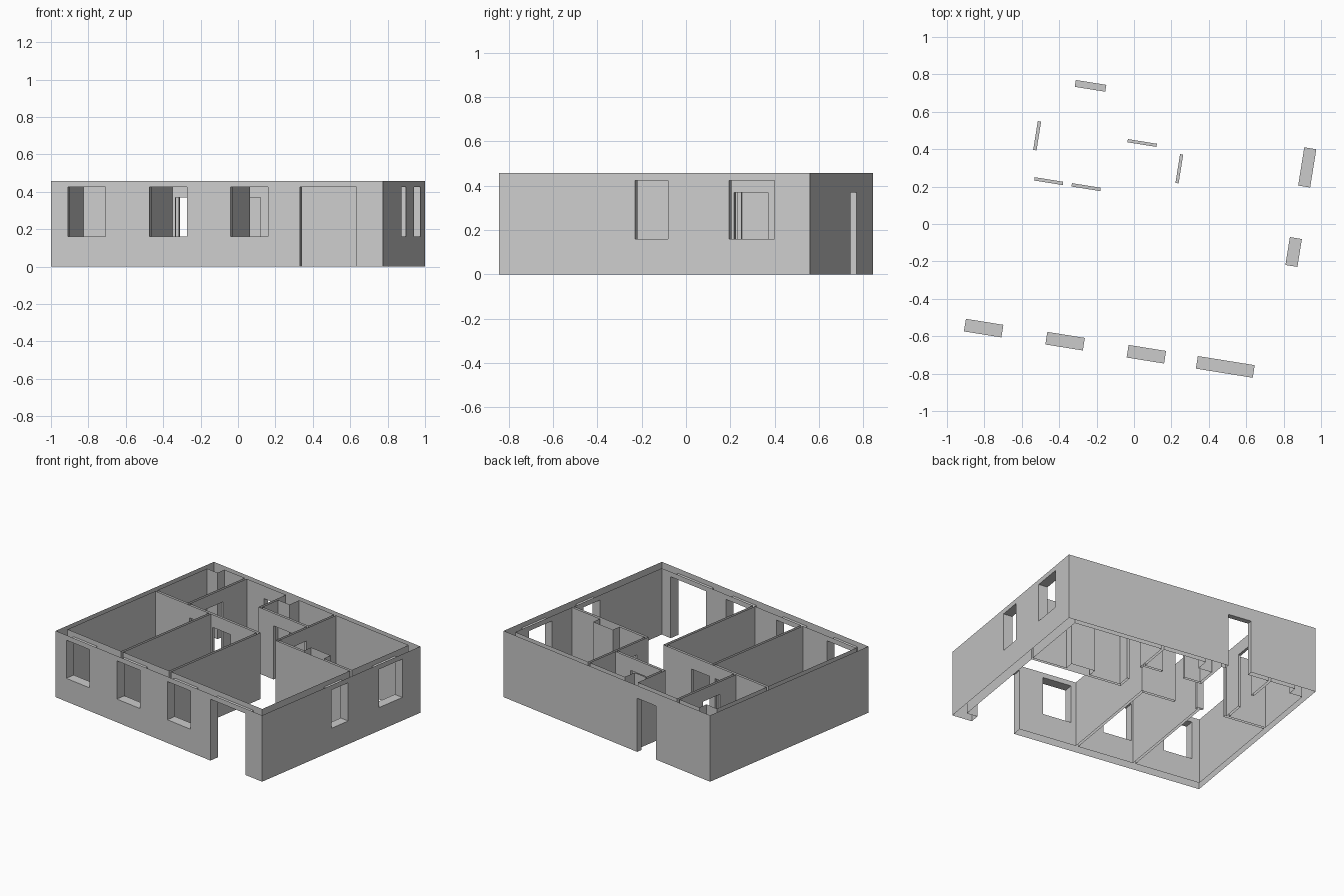
import bpy, bmesh, math
from mathutils import Matrix

cube = bpy.data.objects.get("Cube")
if cube:
    bpy.data.objects.remove(cube, do_unlink=True)

mat = bpy.data.materials.new("wall_grey")
mat.use_nodes = True
grey = (0.6, 0.6, 0.6, 1)
mat.diffuse_color = grey
mat.node_tree.nodes["Principled BSDF"].inputs["Base Color"].default_value = grey

# Plan in the house's own axes: outer limits, inner limits, heights
L, W, TOP = 0.899, 0.711, 0.458
IL, IR, IF, IB = -0.861, 0.834, -0.643, 0.674
SILL, HEAD, DOOR = 0.16, 0.424, 0.37
M0, M1 = 0.145, 0.163          # middle partition line

# Each wall is a plan rectangle: x0, x1, y0, y1
parts = {
    "outer_walls": [(-L, L, -W, IF), (-L, L, IB, W), (-L, IL, -W, W), (IR, L, -W, W)],
    "inner_walls": [
        (IL, 0.04, M0, M1),             # back of the two front rooms
        (0.184, IR, M0, M1),            # front of the corner room
        (-0.395, -0.377, IF, M0),       # between the front rooms
        (0.022, 0.04, IF, M1),          # beside the living area
        (-0.595, -0.577, M1, IB),       # back left room
        (-0.235, -0.217, 0.426, IB),    # bathroom side
        (-0.235, 0.184, 0.426, 0.443),  # bathroom front
        (0.184, 0.201, M0, IB),         # corner room side
    ],
    "service_shafts": [
        (IL, -0.77, 0.61, IB), (-0.217, -0.12, 0.585, IB), (0.42, 0.59, M1, 0.225)],
}

# Openings: x0, x1, y0, y1, z0, z1
openings = [(a, a + 0.203, -W, IF, SILL, HEAD) for a in (-0.807, -0.366, 0.074)]
openings += [
    (0.449, 0.757, -W, IF, 0, HEAD),
    (IR, L, -0.088, 0.063, SILL, HEAD),
    (IR, L, 0.342, 0.549, SILL, HEAD),
    (-0.429, -0.264, IB, W, 0, DOOR),
    (-0.595, -0.577, 0.306, 0.462, 0, DOOR),
    (-0.104, 0.053, 0.426, 0.443, 0, DOOR),
    (0.184, 0.201, 0.252, 0.408, 0, DOOR),
    (-0.564, -0.409, M0, M1, 0, DOOR),
    (-0.362, -0.206, M0, M1, 0, DOOR),
]

# Grid lines wherever a wall or an opening starts or stops
rects = [r for group in parts.values() for r in group] + openings
xs = sorted({v for r in rects for v in r[0:2]})
ys = sorted({v for r in rects for v in r[2:4]})
zs = [0, SILL, DOOR, HEAD, TOP]


def inside(box, point):
    return all(box[2 * i] < p < box[2 * i + 1] for i, p in enumerate(point[:len(box) // 2]))


def owner(point):
    if any(inside(o, point) for o in openings):
        return None
    for name, walls in parts.items():
        if any(inside(w, point) for w in walls):
            return name
    return None


grid = (xs, ys, zs)
cells = {}
for i in range(len(xs) - 1):
    for j in range(len(ys) - 1):
        for k in range(len(zs) - 1):
            mid = [(g[n] + g[n + 1]) / 2 for g, n in zip(grid, (i, j, k))]
            name = owner(mid)
            if name:
                cells[i, j, k] = name

# Skin each part; the walls are hollow shells, open at top and bottom
turn = Matrix.Rotation(math.radians(-9.12), 4, 'Z')
for part in parts:
    bm = bmesh.new()
    verts = {}

    def vert(key):
        if key not in verts:
            verts[key] = bm.verts.new([g[n] for g, n in zip(grid, key)])
        return verts[key]

    for cell, name in cells.items():
        if name != part:
            continue
        for axis in range(3):
            for side in (0, 1):
                near = list(cell)
                near[axis] += 2 * side - 1
                if tuple(near) in cells:
                    continue
                if axis == 2 and not 0 <= near[2] < len(zs) - 1:
                    continue
                b, c = (axis + 1) % 3, (axis + 2) % 3
                loop = []
                for db, dc in ((0, 0), (1, 0), (1, 1), (0, 1)):
                    key = list(cell)
                    key[axis] += side
                    key[b] += db
                    key[c] += dc
                    loop.append(vert(tuple(key)))
                bm.faces.new(loop if side else loop[::-1])
    # Merge the grid cells into large flat wall faces
    bmesh.ops.dissolve_limit(bm, angle_limit=0.02, verts=bm.verts, edges=bm.edges)
    bm.transform(turn)
    mesh = bpy.data.meshes.new(part)
    bm.to_mesh(mesh)
    bm.free()
    mesh.materials.append(mat)
    bpy.context.collection.objects.link(bpy.data.objects.new(part, mesh))
